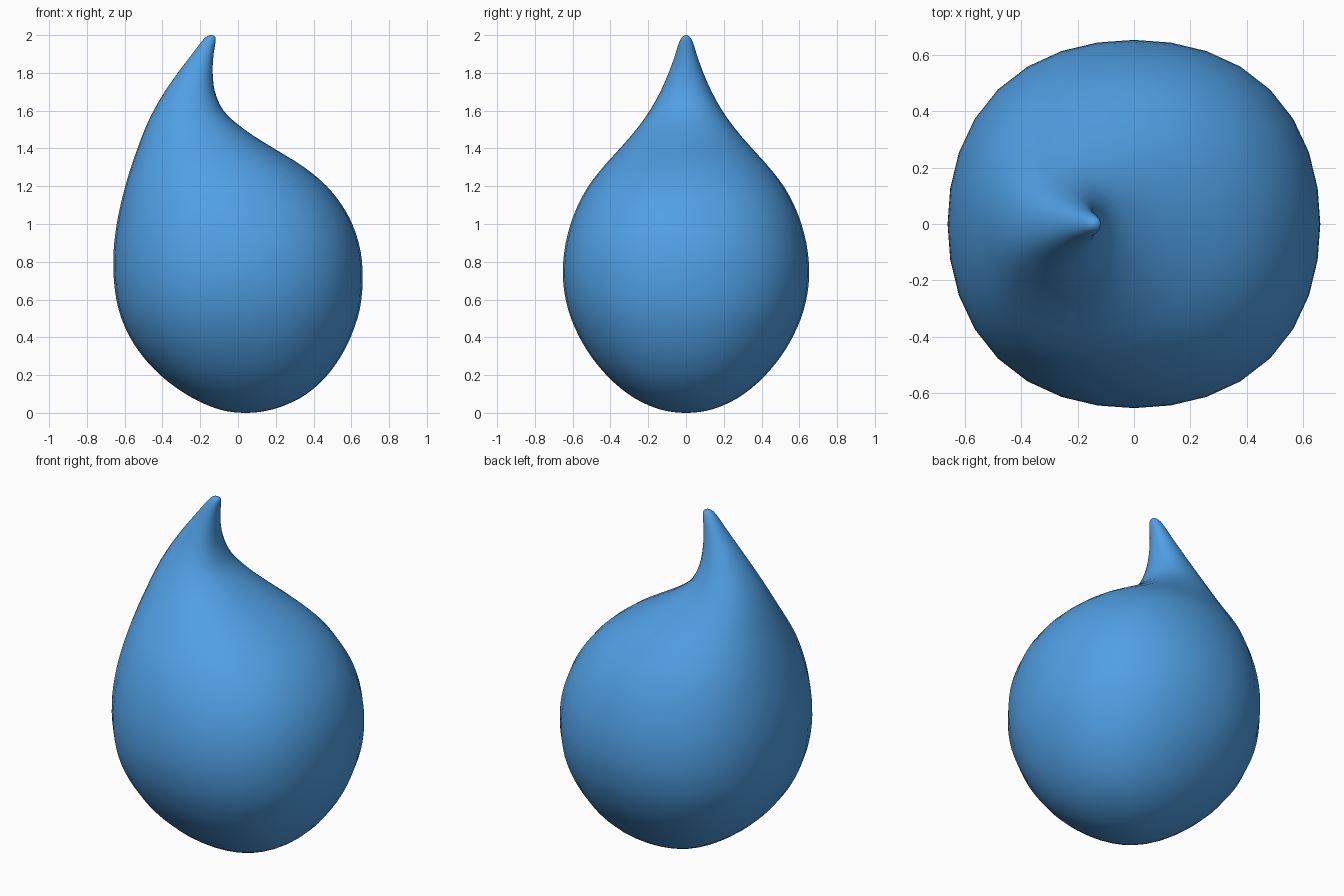
import bpy, bmesh, math
from mathutils import Vector

if "Cube" in bpy.data.objects:
    bpy.data.objects.remove(bpy.data.objects["Cube"])

SIDES = 32
STEPS = 3
SQUARENESS = 0.033   # slight bulge along the diagonals

# Drop outline: height, left edge x, right edge x, half depth y
rings = [Vector(r) for r in [
    (0.000, 0.040, 0.040, 0.000),
    (0.010, -0.065, 0.145, 0.103),
    (0.040, -0.160, 0.248, 0.198),
    (0.100, -0.277, 0.363, 0.306),
    (0.200, -0.411, 0.473, 0.421),
    (0.300, -0.505, 0.545, 0.503),
    (0.400, -0.572, 0.596, 0.564),
    (0.550, -0.633, 0.645, 0.625),
    (0.700, -0.657, 0.660, 0.651),
    (0.850, -0.659, 0.650, 0.645),
    (1.000, -0.642, 0.605, 0.611),
    (1.100, -0.622, 0.550, 0.572),
    (1.200, -0.597, 0.470, 0.517),
    (1.300, -0.567, 0.351, 0.440),
    (1.400, -0.532, 0.190, 0.350),
    (1.500, -0.494, 0.035, 0.264),
    (1.600, -0.447, -0.077, 0.192),
    (1.700, -0.388, -0.122, 0.136),
    (1.800, -0.319, -0.134, 0.092),
    (1.900, -0.243, -0.129, 0.056),
    (1.960, -0.197, -0.120, 0.037),
    (1.988, -0.172, -0.119, 0.023),
    (2.000, -0.143, -0.143, 0.000),
]]

# Smooth the outline with spacing-aware tangents
last = len(rings) - 1
gap = [(rings[i + 1] - rings[i]).length for i in range(last)]
slope = [(rings[i + 1] - rings[i]) / gap[i] for i in range(last)]
tangent = [Vector((0, *slope[0][1:]))]
for i in range(1, last):
    tangent.append((slope[i - 1] * gap[i] + slope[i] * gap[i - 1]) / (gap[i - 1] + gap[i]))
tangent.append(Vector((0, *slope[-1][1:])))
smooth = []
for i in range(last):
    for s in range(STEPS):
        t = s / STEPS
        smooth.append(rings[i] * (2 * t**3 - 3 * t**2 + 1)
                      + tangent[i] * gap[i] * (t**3 - 2 * t**2 + t)
                      + rings[i + 1] * (3 * t**2 - 2 * t**3)
                      + tangent[i + 1] * gap[i] * (t**3 - t**2))

# Loft the leaning drop through the rings
bm = bmesh.new()
bottom = bm.verts.new((rings[0][1], 0, 0))
top = bm.verts.new((rings[-1][1], 0, 2))
loops = []
for z, left, right, depth in smooth[1:]:
    cx, rx = (left + right) / 2, (right - left) / 2
    loop = []
    for k in range(SIDES):
        a = math.tau * k / SIDES
        r = 1 + SQUARENESS * math.sin(2 * a) ** 2
        loop.append(bm.verts.new((cx + rx * r * math.cos(a), depth * r * math.sin(a), z)))
    loops.append(loop)
for k in range(SIDES):
    n = (k + 1) % SIDES
    bm.faces.new((bottom, loops[0][n], loops[0][k]))
    bm.faces.new((top, loops[-1][k], loops[-1][n]))
    for lo, hi in zip(loops, loops[1:]):
        bm.faces.new((lo[k], lo[n], hi[n], hi[k]))
for f in bm.faces:
    f.smooth = True
bmesh.ops.recalc_face_normals(bm, faces=bm.faces)

mesh = bpy.data.meshes.new("water_drop")
bm.to_mesh(mesh)
bm.free()
drop = bpy.data.objects.new("water_drop", mesh)
bpy.context.collection.objects.link(drop)

# Blue surface
blue = bpy.data.materials.new("blue")
blue.diffuse_color = (0.08, 0.35, 0.78, 1)
blue.use_nodes = True
blue.node_tree.nodes["Principled BSDF"].inputs["Base Color"].default_value = blue.diffuse_color
mesh.materials.append(blue)
